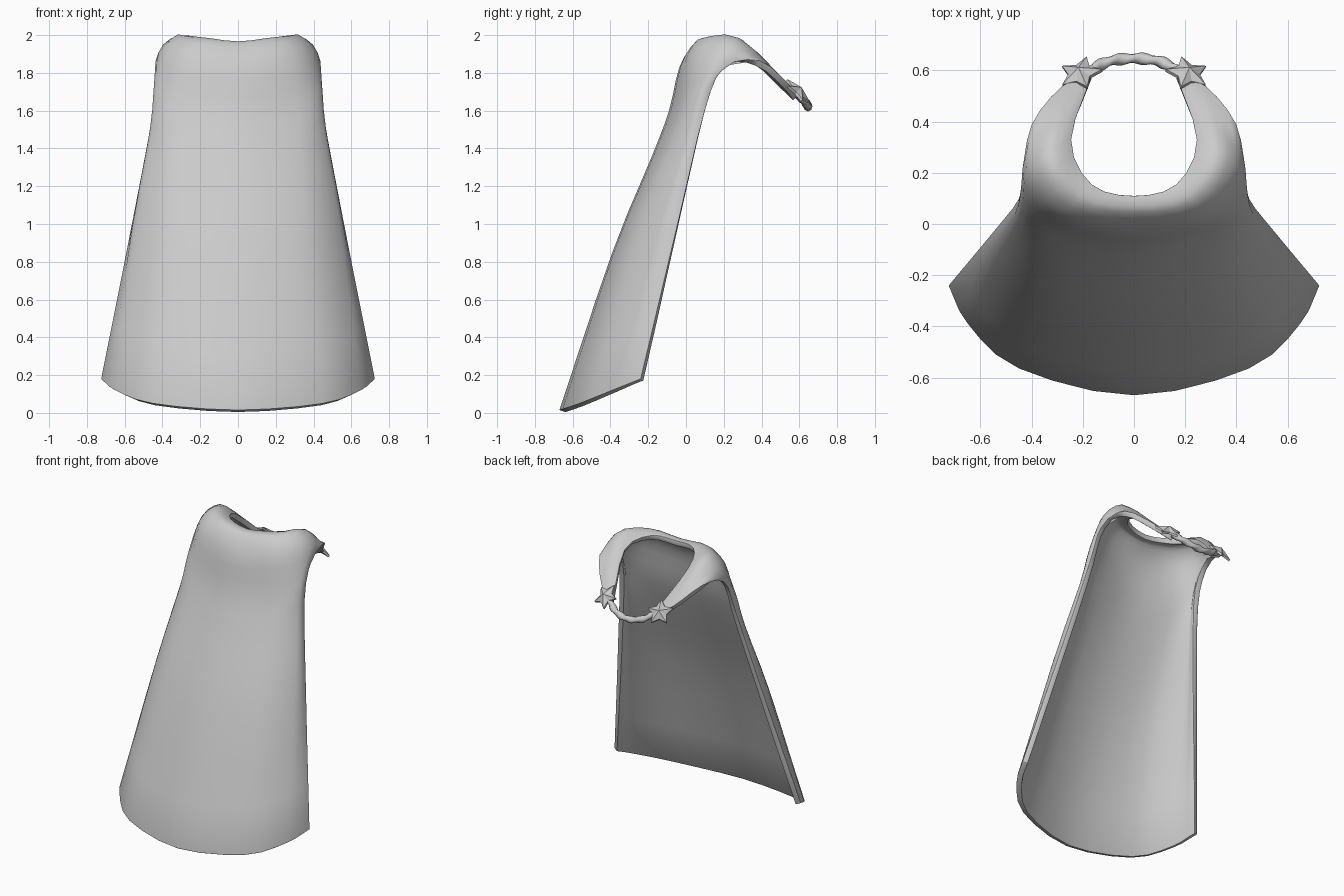
import bpy
import bmesh
import math
from mathutils import Vector, Matrix

default_cube = bpy.data.objects.get("Cube")
if default_cube:
    bpy.data.objects.remove(default_cube, do_unlink=True)

# Single plain grey material
grey = bpy.data.materials.new("light grey")
grey.use_nodes = True
grey.diffuse_color = (0.6, 0.6, 0.6, 1)
grey.node_tree.nodes["Principled BSDF"].inputs["Base Color"].default_value = grey.diffuse_color


def build_object(name, vertices, faces, smooth=True):
    mesh = bpy.data.meshes.new(name)
    mesh.from_pydata(vertices, [], faces)
    mesh.materials.append(grey)
    obj = bpy.data.objects.new(name, mesh)
    bpy.context.collection.objects.link(obj)
    for polygon in mesh.polygons:
        polygon.use_smooth = smooth
    return obj


def spline(points, steps):
    """Catmull-Rom samples through all points, with extrapolated ends."""
    points = [Vector(p) for p in points]
    padded = [2 * points[0] - points[1]] + points + [2 * points[-1] - points[-2]]
    samples = []
    for a, b, c, d in zip(padded, padded[1:], padded[2:], padded[3:]):
        for step in range(steps):
            t = step / steps
            samples.append(0.5 * (2 * b + (c - a) * t
                                  + (2 * a - 5 * b + 4 * c - d) * t ** 2
                                  + (3 * b - a - 3 * c + d) * t ** 3))
    return samples + [points[-1]]


def mirrored(point):
    return Vector((-point[0], point[1], point[2]))


# Cape: profiles running from the neckline over the shoulder to the hem
center_line = [(0, .11, 1.965), (0, .045, 1.955), (0, -.035, 1.83), (0, -.09, 1.6),
               (0, -.18, 1.36), (0, -.39, .85), (0, -.67, .015)]
back_line = [(.165, .155, 1.975), (.23, .09, 1.985), (.3, .03, 1.88), (.32, -.025, 1.63),
             (.33, -.12, 1.38), (.37, -.32, .88), (.45, -.565, .05)]
shoulder_line = [(.245, .33, 1.92), (.335, .28, 1.985), (.42, .2, 1.91), (.435, .08, 1.72),
                 (.46, 0, 1.45), (.545, -.15, .95), (.65, -.39, .12)]
front_edge = [(.16, .59, 1.68), (.28, .54, 1.745), (.4, .39, 1.865), (.435, .2, 1.825),
              (.45, .1, 1.6), (.55, -.03, 1.06), (.725, -.24, .18)]

left_half = [spline(line, 3) for line in (back_line, shoulder_line, front_edge)]
right_half = [[mirrored(p) for p in line] for line in reversed(left_half)]
profiles = right_half + [spline(center_line, 3)] + left_half
rows = [spline(row, 3) for row in zip(*profiles)]
width = len(rows[0])
faces = [(r * width + c, (r + 1) * width + c, (r + 1) * width + c + 1, r * width + c + 1)
         for r in range(len(rows) - 1) for c in range(width - 1)]
cape = build_object("cape", [p for row in rows for p in row], faces)
thickness = cape.modifiers.new("cloth thickness", "SOLIDIFY")
thickness.thickness = 0.035
thickness.offset = -1
rounding = cape.modifiers.new("rounded rim", "BEVEL")
rounding.width = 0.01
rounding.segments = 2
rounding.limit_method = "ANGLE"
rounding.angle_limit = math.radians(50)

# Twisted cord: a slightly oval section that turns as it follows the front of the neck
cord_half = [(.18, .595, 1.685), (.1, .635, 1.64), (0, .647, 1.62)]
cord_path = spline(cord_half + [mirrored(p) for p in cord_half[1::-1]], 6)
sides = 8
cord_vertices = []
for i, point in enumerate(cord_path):
    before, after = cord_path[max(i - 1, 0)], cord_path[min(i + 1, len(cord_path) - 1)]
    tangent = (after - before).normalized()
    across = tangent.cross(Vector((0, 0, 1))).normalized()
    upward = across.cross(tangent)
    twist = i * math.pi / 5
    for s in range(sides):
        angle = math.tau * s / sides
        radius = 0.021 + 0.004 * math.cos(2 * (angle - twist))
        cord_vertices.append(point + radius * (across * math.cos(angle) + upward * math.sin(angle)))
cord_faces = [(i * sides + s, i * sides + (s + 1) % sides,
               (i + 1) * sides + (s + 1) % sides, (i + 1) * sides + s)
              for i in range(len(cord_path) - 1) for s in range(sides)]
cord = build_object("neck_cord", cord_vertices, cord_faces)


# Faceted star clasps, raised at the middle
def star_clasp(name, side):
    normal = Vector((side * .2, .7, .7)).normalized()
    right = Vector((0, 0, 1)).cross(normal).normalized()
    up = normal.cross(right)
    middle = Vector((side * .21, .588, 1.7))
    bm = bmesh.new()
    peak = bm.verts.new((0, 0, .035))
    rims = []
    for depth in (.006, -.008):
        rim = []
        for i in range(10):
            radius = .047 if i % 2 else .088
            angle = side * .5 - math.pi / 2 + math.tau * i / 10
            rim.append(bm.verts.new((radius * math.cos(angle), radius * math.sin(angle), depth)))
        rims.append(rim)
    top, bottom = rims
    for i in range(10):
        j = (i + 1) % 10
        bm.faces.new((peak, top[i], top[j]))
        bm.faces.new((top[i], bottom[i], bottom[j], top[j]))
    bm.faces.new(bottom[::-1])
    placement = Matrix((right, up, normal)).transposed().to_4x4()
    bm.transform(Matrix.Translation(middle) @ placement)
    star = build_object(name, [], [])
    bm.to_mesh(star.data)
    bm.free()


star_clasp("left_star_clasp", 1)
star_clasp("right_star_clasp", -1)

# Recalculate outward normals on the cord
bm = bmesh.new()
bm.from_mesh(cord.data)
bmesh.ops.recalc_face_normals(bm, faces=bm.faces)
bm.to_mesh(cord.data)
bm.free()
